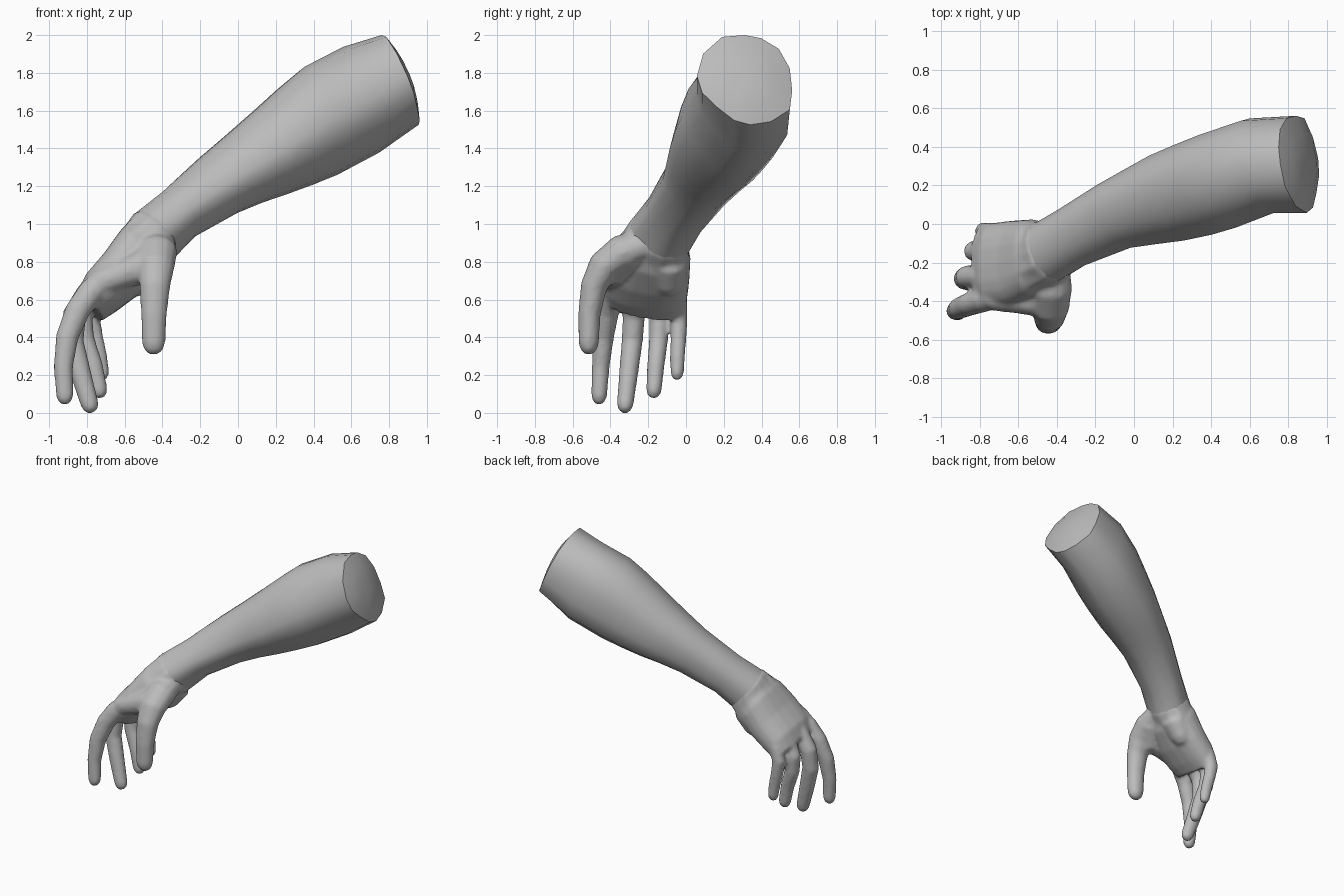
import bpy, bmesh, math
from mathutils import Vector

skin = bpy.data.materials.new("plain_grey")
skin.diffuse_color = (0.5, 0.5, 0.5, 1)

# Arm cross-section: rounded, with a flattened lower front corner
ARM = [(-1, .08), (-.87, .58), (-.47, .96), (0, 1), (.35, .93), (.72, .69), (.95, .25),
       (1, -.25), (.95, -.68), (.55, -.95), (.12, -1.02), (-.22, -.92), (-.58, -.62), (-.89, -.3)]
ROUND = [(math.cos(i * math.tau / 12), math.sin(i * math.tau / 12)) for i in range(12)]
# Squarish oval for the palm
PALM = [(math.copysign(abs(c) ** .8, c), math.copysign(abs(s) ** .85, s))
        for c, s in [(math.cos(i * math.tau / 20), math.sin(i * math.tau / 20)) for i in range(20)]]


def loft(bm, profile, stations, cap_start=True, cap_end=True):
    """Skin a profile through stations of (centre, side vector, up vector)."""
    rings = [[bm.verts.new(Vector(c) + Vector(v) * p + Vector(u) * q) for p, q in profile]
             for c, v, u in stations]
    n = len(profile)
    for a, b in zip(rings, rings[1:]):
        for i in range(n):
            bm.faces.new((a[i], a[(i + 1) % n], b[(i + 1) % n], b[i]))
    if cap_start:
        bm.faces.new(rings[0][::-1])
    if cap_end:
        bm.faces.new(rings[-1])


def finger(bm, points, radii, side):
    """Tapered tube with a rounded tip; side squeezes its y width."""
    pts = [Vector(p) for p in points]
    tip_dir = (pts[-1] - pts[-2]).normalized()
    r = radii[-1]
    pts += [pts[-1] + tip_dir * r * .6, pts[-1] + tip_dir * r * .95]
    radii = list(radii) + [r * .8, r * .4]
    stations = []
    for i, p in enumerate(pts):
        d = (pts[min(i + 1, len(pts) - 1)] - pts[max(i - 1, 0)]).normalized()
        v = (Vector((0, 1, 0)) - d * d.y).normalized()
        u = v.cross(d)
        stations.append((p, v * radii[i] * side, u * radii[i]))
    loft(bm, ROUND, stations)


def finish(bm, name):
    bmesh.ops.recalc_face_normals(bm, faces=bm.faces)
    me = bpy.data.meshes.new(name)
    bm.to_mesh(me)
    bm.free()
    me.materials.append(skin)
    ob = bpy.data.objects.new(name, me)
    bpy.context.collection.objects.link(ob)
    bpy.ops.object.select_all(action='DESELECT')
    ob.select_set(True)
    bpy.context.view_layer.objects.active = ob
    bpy.ops.object.shade_smooth_by_angle(angle=math.radians(48))
    return ob


# Forearm, from the wrist to a slightly domed cut near the elbow
bm = bmesh.new()
loft(bm, ARM, [
    ((-.435, -.14, .945), (-.05, .155, -.03), (-.105, 0, .115)),
    ((-.31, -.065, 1.055), (-.06, .15, -.02), (-.09, 0, .115)),
    ((-.09, .045, 1.213), (-.08, .168, -.01), (-.095, 0, .15)),
    ((.05, .095, 1.303), (-.083, .198, -.005), (-.088, 0, .185)),
    ((.18, .14, 1.383), (-.085, .226, 0), (-.085, 0, .222)),
    ((.32, .185, 1.473), (-.088, .241, 0), (-.085, 0, .26)),
    ((.445, .228, 1.55), (-.09, .247, 0), (-.09, 0, .284)),
    ((.655, .303, 1.66), (-.08, .245, 0), (-.098, 0, .278)),
    ((.86, .31, 1.765), (-.045, .252, 0), (-.10, 0, .235)),
    ((.887, .31, 1.777), (-.028, .16, 0), (-.064, 0, .15)),
    ((.897, .31, 1.782), (-.008, .06, 0), (-.024, 0, .056)),
], cap_start=False)
finish(bm, "forearm")

# Hand: wrist, palm, web, four curled fingers and the thumb, fused into one skin
bm = bmesh.new()
loft(bm, ARM, [
    ((-.415, -.128, .962), (-.05, .15, -.03), (-.10, 0, .108)),
    ((-.445, -.145, .937), (-.045, .163, -.03), (-.108, 0, .119)),
    ((-.50, -.168, .875), (-.015, .185, -.03), (-.10, 0, .115)),
    ((-.56, -.18, .80), (0, .19, -.03), (-.08, 0, .09)),
])
loft(bm, PALM, [
    ((-.46, -.15, .92), (-.03, .15, -.03), (-.09, 0, .10)),
    ((-.52, -.175, .85), (-.01, .20, -.03), (-.10, 0, .12)),
    ((-.62, -.203, .735), (0, .222, -.03), (-.088, 0, .11)),
    ((-.725, -.213, .635), (0, .22, -.03), (-.085, 0, .09)),
    ((-.785, -.213, .56), (0, .202, -.03), (-.065, 0, .065)),
])
# Web between thumb and index finger
finger(bm, [(-.42, -.30, .86), (-.50, -.40, .765), (-.60, -.392, .74), (-.73, -.385, .69)],
       (.10, .098, .078, .07), .95)
# Heel of the palm
finger(bm, [(-.47, -.08, .88), (-.465, -.09, .77), (-.53, -.09, .69)], (.07, .085, .075), 1.1)
fingers = {
    "index": ([(-.70, -.375, .71), (-.78, -.395, .64), (-.85, -.415, .54), (-.905, -.437, .40),
               (-.925, -.452, .24), (-.917, -.46, .09)], (.068, .069, .067, .061, .052, .047)),
    "middle": ([(-.74, -.27, .69), (-.80, -.272, .62), (-.865, -.275, .52), (-.878, -.285, .38),
                (-.83, -.305, .20), (-.785, -.322, .045)], (.068, .067, .065, .062, .056, .049)),
    "ring": ([(-.72, -.15, .68), (-.78, -.145, .61), (-.828, -.14, .51), (-.815, -.145, .39),
              (-.765, -.16, .25), (-.735, -.17, .12)], (.064, .062, .059, .056, .051, .046)),
    "little": ([(-.70, -.05, .66), (-.75, -.04, .59), (-.778, -.037, .50), (-.76, -.04, .40),
                (-.735, -.045, .30), (-.72, -.047, .21)], (.054, .053, .051, .047, .044, .040)),
}
for points, radii in fingers.values():
    finger(bm, points, radii, .92)
finger(bm, [(-.43, -.22, .89), (-.43, -.34, .85), (-.435, -.435, .775), (-.44, -.488, .67),
            (-.445, -.512, .52), (-.447, -.515, .37)], (.10, .11, .10, .082, .069, .063), .87)
hand = finish(bm, "hand")
remesh = hand.modifiers.new("fuse", 'REMESH')
remesh.mode = 'VOXEL'
remesh.voxel_size = .012
remesh.use_smooth_shade = True
soften = hand.modifiers.new("soften", 'SMOOTH')
soften.factor = .5
soften.iterations = 10
